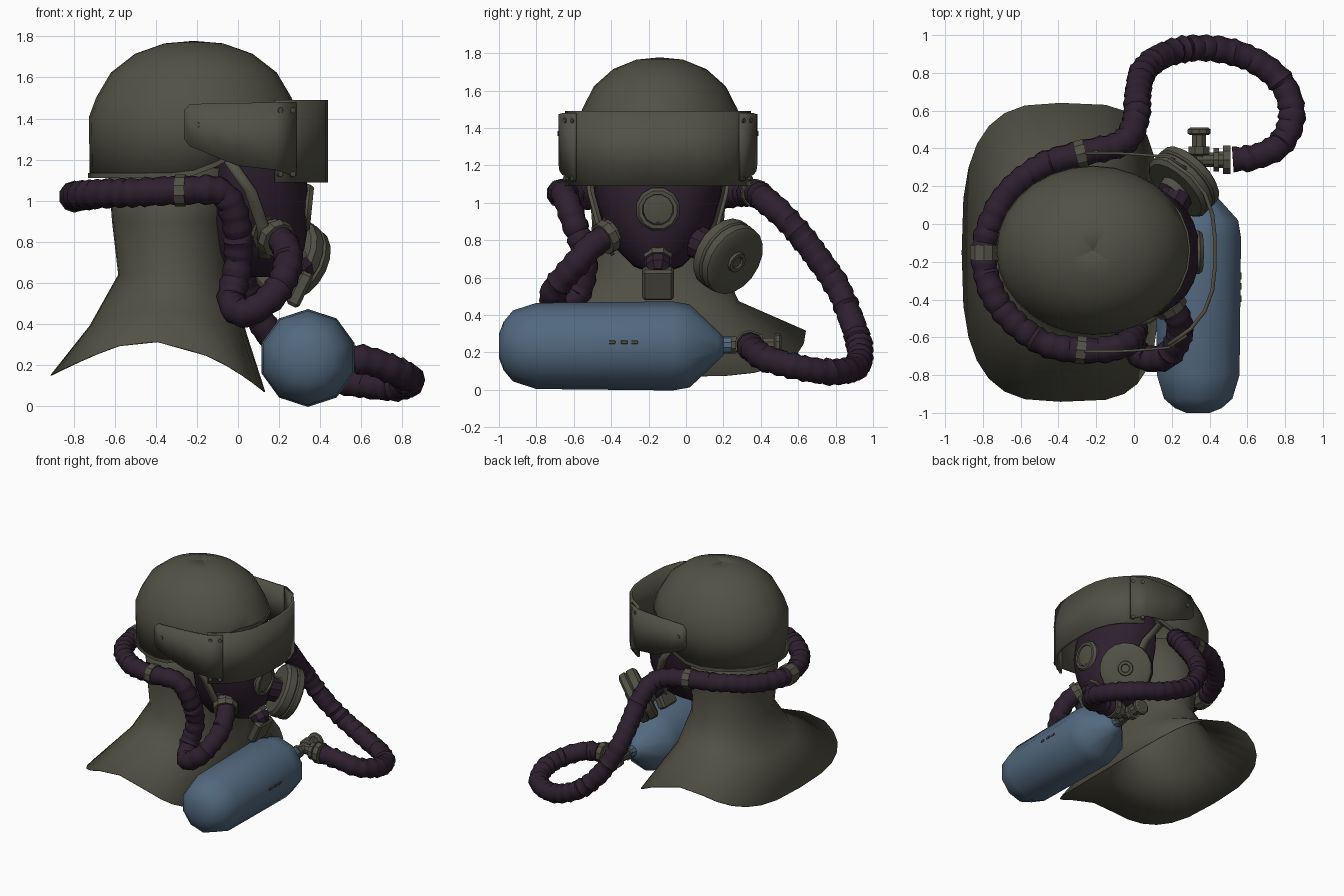
import bpy, bmesh, math, random
from mathutils import Vector, Matrix

random.seed(4)
if "Cube" in bpy.data.objects:
    bpy.data.objects.remove(bpy.data.objects["Cube"])
MID = -0.15  # y of the head's plane of symmetry


def material(name, rgb):
    m = bpy.data.materials.new(name)
    m.use_nodes = True
    m.diffuse_color = (*rgb, 1)
    m.node_tree.nodes["Principled BSDF"].inputs["Base Color"].default_value = (*rgb, 1)
    return m


olive = material("olive", (0.085, 0.082, 0.06))
purple = material("dark purple", (0.026, 0.0145, 0.026))
blue = material("steel blue", (0.085, 0.14, 0.21))


def finish(name, bm, mat, angle=35, thick=0):
    bmesh.ops.remove_doubles(bm, verts=bm.verts, dist=0.0005)
    bmesh.ops.recalc_face_normals(bm, faces=bm.faces)
    me = bpy.data.meshes.new(name)
    bm.to_mesh(me)
    bm.free()
    ob = bpy.data.objects.new(name, me)
    bpy.context.collection.objects.link(ob)
    me.materials.append(mat)
    if thick:
        mod = ob.modifiers.new("thickness", 'SOLIDIFY')
        mod.thickness = thick
        mod.offset = 0
    bpy.ops.object.select_all(action='DESELECT')
    ob.select_set(True)
    bpy.context.view_layer.objects.active = ob
    bpy.ops.object.shade_smooth_by_angle(angle=math.radians(angle))
    return ob


def loft(name, rings, mat, closed=True, caps=False, angle=35, thick=0):
    bm = bmesh.new()
    rows = [[bm.verts.new(p) for p in r] for r in rings]
    n = len(rows[0])
    for a, b in zip(rows, rows[1:]):
        for i in range(n if closed else n - 1):
            j = (i + 1) % n
            bm.faces.new((a[i], a[j], b[j], b[i]))
    if caps:
        bm.faces.new(rows[0])
        bm.faces.new(rows[-1])
    return finish(name, bm, mat, angle, thick)


def turned(name, origin, axis, profile, mat, n=12, angle=35):
    """Lathe a (distance, radius) profile around an axis."""
    q = Vector(axis).to_track_quat('Z', 'Y')
    rings = [[Vector(origin) + q @ Vector((r * math.cos(t), r * math.sin(t), d))
              for t in (math.tau * (i + 0.5) / n for i in range(n))] for d, r in profile]
    return loft(name, rings, mat, caps=True, angle=angle)


def block(name, loc, size, mat, tilt=0, bevel=0.01):
    bm = bmesh.new()
    bmesh.ops.create_cube(bm, size=1)
    bmesh.ops.scale(bm, vec=size, verts=bm.verts)
    bmesh.ops.bevel(bm, geom=bm.edges[:], offset=bevel, segments=1, affect='EDGES')
    bmesh.ops.transform(bm, matrix=Matrix.Translation(loc) @ Matrix.Rotation(tilt, 4, 'Y'), verts=bm.verts)
    return finish(name, bm, mat)


def spow(v, p):
    return math.copysign(abs(v) ** p, v)


ANGLES = [math.tau * i / 28 for i in range(28)]


# Helmet shell: rim is low at the back and lifts around the face
def rim_z(x):
    return 1.11 if x < -0.3 else min(1.4, 1.11 + 0.9 * (x + 0.3) ** 1.7)


def helmet_point(a, r, z=None):
    x = -0.215 + 0.505 * r * math.cos(a)
    return (x, -0.14 + 0.44 * r * math.sin(a), rim_z(x) if z is None else z)


shell = [[helmet_point(a, 0.99) for a in ANGLES]]
for r, z in ((1, 1.4), (0.93, 1.5), (0.79, 1.62), (0.56, 1.71), (0.28, 1.76), (0.001, 1.772)):
    shell.append([helmet_point(a, r, max(z, 1.405)) for a in ANGLES])
loft("helmet_shell", shell, olive, angle=50, thick=0.012)
trim = [[helmet_point(a, r) for a in ANGLES] for r in (1.0, 1.02, 1.02, 1.0)]
trim = [[(x, y, z + dz) for x, y, z in ring] for ring, dz in zip(trim, (0.0, 0.0, 0.025, 0.025))]
loft("helmet_rim", trim, olive)


# Neck cover flaring into a cape with squarer front corners
def cape_bottom(x):
    d = x + 0.48
    return 0.32 - (0.25 * (d / 0.61) ** 2 if d > 0 else 0.17 * (-d / 0.43) ** 1.3)


def cape_ring(cx, rx, ry, front, back, blend=None, z=0):
    ring = []
    for a in ANGLES:
        c, s = math.cos(a), math.sin(a)
        power = front if c > 0 else back
        x, y = cx + rx * spow(c, power), MID + ry * spow(s, power)
        zb = cape_bottom(-0.39 + 0.52 * spow(c, front if c > 0 else back))
        ring.append((x, y, z if blend is None else 0.63 + (zb - 0.63) * blend))
    return ring


loft("neck_cape", [cape_ring(-0.31, 0.32, 0.37, 1, 1, z=1.16), cape_ring(-0.33, 0.28, 0.35, 1, 1, z=0.9),
                   cape_ring(-0.31, 0.27, 0.35, 1, 1, z=0.64), cape_ring(-0.34, 0.38, 0.43, 0.8, 0.85, 0.5),
                   cape_ring(-0.39, 0.52, 0.79, 0.52, 0.68, 1)], olive, angle=50, thick=0.006)

# Face mask
mask = []
for z, front, half in ((1.36, 0.24, 0.34), (1.2, 0.31, 0.36), (1.05, 0.345, 0.34), (0.9, 0.345, 0.3),
                       (0.75, 0.32, 0.22), (0.66, 0.26, 0.13), (0.63, 0.2, 0.05)):
    mask.append([(-0.02 + (front + 0.02) * spow(math.cos(a), 0.8) * (1 if math.cos(a) > 0 else 0.3),
                  MID + half * spow(math.sin(a), 0.9), z) for a in ANGLES])
loft("face_mask", mask, purple, caps=True, angle=25)
turned("diaphragm_ring", (0.285, MID, 0.97), (1, 0, -0.1),
       ((0, 0.12), (0.055, 0.12), (0.075, 0.105), (0.075, 0.085), (0.055, 0.08)), olive, 12)
turned("diaphragm", (0.33, MID, 0.97), (1, 0, -0.1), ((0, 0.08), (0.02, 0.08), (0.025, 0.05)), olive, 12)
turned("chin_collar", (0.25, MID, 0.73), (0.6, 0, -0.8), ((0, 0.08), (0.05, 0.08), (0.05, 0.06), (0.09, 0.06)), olive, 8)
turned("chin_plug", (0.28, MID, 0.695), (0.6, 0, -0.8), ((0, 0.065), (0.05, 0.07), (0.09, 0.045)), purple, 8)
block("chin_outlet", (0.3, MID, 0.57), (0.07, 0.17, 0.18), olive, 0.45, 0.015)

# Filter canister on the left cheek
axis = Vector((0.64, 0.64, -0.42)).normalized()
canister = Vector((0.27, 0.23, 0.71))
turned("filter_canister", canister - axis * 0.08, axis,
       ((-0.04, 0.08), (0, 0.09), (0, 0.18), (0.02, 0.2), (0.07, 0.2), (0.08, 0.19),
        (0.09, 0.2), (0.13, 0.195), (0.145, 0.17), (0.14, 0.07)), olive, 18)
turned("filter_hub", canister + axis * 0.055, axis, ((0, 0.06), (0.02, 0.055), (0.02, 0.035), (0.01, 0.03)), olive, 10)
turned("filter_neck", (0.17, 0.04, 0.8), canister - Vector((0.17, 0.04, 0.8)), ((0, 0.09), (0.14, 0.09)), purple, 10)

# Visor band, side arms, rivets and mask straps
half_arc = [(0.428, 0.08), (0.415, 0.2), (0.375, 0.31), (0.3, 0.405), (0.18, 0.49)]
arc = [(x, -w) for x, w in reversed(half_arc)] + half_arc
loft("visor", [[(x, MID + w, z) for x, w in arc] for z in (1.09, 1.49)], olive, closed=False, thick=0.02)
arm = ((0.28, 0.44, 1.12, 1.48), (0.18, 0.505, 1.15, 1.48), (0, 0.52, 1.17, 1.475), (-0.1, 0.525, 1.21, 1.475),
       (-0.235, 0.525, 1.265, 1.47), (-0.262, 0.525, 1.3, 1.44))
for side, s in (("left", 1), ("right", -1)):
    loft(side + "_visor_arm", [[(x, MID + s * w, z) for x, w, *zs in arm for z in zs[k:k + 1]] for k in (0, 1)],
         olive, closed=False, thick=0.014)
    for k, (x, w, z) in enumerate(((-0.2, 0.52, 1.37), (0.2, 0.485, 1.44), (0.26, 0.445, 1.44),
                                   (0.2, 0.485, 1.13), (0.26, 0.445, 1.13))):
        turned(f"{side}_rivet_{k}", (x, MID + s * w, z), (0.5 if k else 0, s, 0), ((0, 0.016), (0.018, 0.014)), olive, 8)
    strap = ((-0.06, 0.39, 1.22), (0.06, 0.365, 1.05), (0.12, 0.32, 0.88), (0.13, 0.24, 0.72))
    loft(side + "_mask_strap", [[(x + d, MID + s * w, z) for x, w, z in strap] for d in (-0.03, 0.03)],
         olive, closed=False, thick=0.02)

# Air tank with faceted shoulders and small marking plates
turned("air_tank", (0.34, -1, 0.235), (0, 1, 0),
       ((0, 0.065), (0.025, 0.13), (0.075, 0.19), (0.2, 0.23), (0.93, 0.238), (1.02, 0.222), (1.17, 0.08), (1.2, 0.05)),
       blue, 10, 60)
turned("tank_outlet", (0.34, 0.17, 0.24), (0, 1, 0), ((0, 0.045), (0.08, 0.045)), blue, 10)
for k, y in enumerate((-0.395, -0.33, -0.275)):
    block(f"tank_plate_{k}", (0.566, y, 0.255), (0.008, 0.035, 0.018), olive, bevel=0.002)

# Valve: body, hand wheel and hose fitting
turned("valve_body", (0.345, 0.24, 0.24), (0, 1, 0),
       ((0, 0.05), (0.03, 0.05), (0.03, 0.04), (0.12, 0.04), (0.13, 0.06), (0.17, 0.06), (0.17, 0.04), (0.23, 0.04)), olive, 8)
turned("valve_wheel", (0.345, 0.47, 0.24), (0, 1, 0), ((0, 0.05), (0.01, 0.064), (0.03, 0.064), (0.04, 0.05)), olive, 10)
turned("valve_fitting", (0.34, 0.34, 0.24), (1, 0, 0),
       ((0, 0.04), (0.08, 0.04), (0.08, 0.065), (0.11, 0.065), (0.11, 0.045), (0.13, 0.045), (0.13, 0.08), (0.17, 0.08)), olive, 10)

# Corrugated hose: tank, left side, around the helmet, right side, mask
path = [Vector(p) for p in (
    (0.5, 0.34, 0.24), (0.64, 0.355, 0.22), (0.77, 0.42, 0.17), (0.835, 0.56, 0.13), (0.80, 0.72, 0.1),
    (0.68, 0.84, 0.1), (0.5, 0.915, 0.13), (0.3, 0.93, 0.22), (0.15, 0.89, 0.36), (0.05, 0.81, 0.55),
    (0.02, 0.68, 0.74), (0.01, 0.55, 0.9), (-0.06, 0.43, 1.01), (-0.27, 0.375, 1.05), (-0.5, 0.3, 1.05),
    (-0.7, 0.12, 1.03), (-0.795, -0.15, 1.02), (-0.72, -0.42, 1.03), (-0.5, -0.62, 1.04), (-0.27, -0.67, 1.05),
    (-0.08, -0.65, 1.04), (-0.01, -0.6, 0.9), (0.0, -0.54, 0.7), (-0.03, -0.58, 0.51), (0.04, -0.7, 0.455),
    (0.17, -0.7, 0.54), (0.24, -0.59, 0.67), (0.23, -0.49, 0.78), (0.15, -0.36, 0.86))]
path = [2 * path[0] - path[1]] + path + [2 * path[-1] - path[-2]]
points = []
for a, b, c, d in zip(path, path[1:], path[2:], path[3:]):
    steps = max(2, round((c - b).length / 0.024))
    for k in range(steps):
        t = k / steps
        points.append(0.5 * (2 * b + (c - a) * t + (2 * a - 5 * b + 4 * c - d) * t * t
                             + (3 * b - a - 3 * c + d) * t ** 3))
hose, side_dir = [], Vector((0, 0, 1))
for i in range(1, len(points) - 1):
    along = (points[i + 1] - points[i - 1]).normalized()
    side_dir = (side_dir - along * side_dir.dot(along)).normalized()
    other = along.cross(side_dir)
    radius = (0.064, 0.073, 0.069)[i % 3] + random.uniform(-0.002, 0.004)
    lean = random.uniform(-0.01, 0.01)
    hose.append([points[i] + radius * (side_dir * math.cos(t) + other * math.sin(t)) + along * lean * math.cos(t)
                 for t in (math.tau * j / 10 for j in range(10))])
loft("air_hose", hose, purple, caps=True, angle=40)

# Hose clips on the helmet and the cheek coupling
for name, loc, along in (("left_hose_clip", (-0.305, 0.365, 1.05), (1, 0.25, 0)),
                         ("right_hose_clip", (-0.305, -0.665, 1.05), (1, -0.1, 0)),
                         ("back_hose_clip", (-0.795, MID - 0.04, 1.02), (0, 1, 0))):
    turned(name, loc, along, ((0, 0.078), (0.05 if along[0] else 0.08, 0.078)), olive, 10)
turned("cheek_coupling", (0.13, -0.34, 0.87), (0.5, -0.75, -0.45),
       ((0, 0.1), (0.06, 0.1), (0.06, 0.08), (0.1, 0.08), (0.1, 0.094), (0.145, 0.09)), olive, 10)
